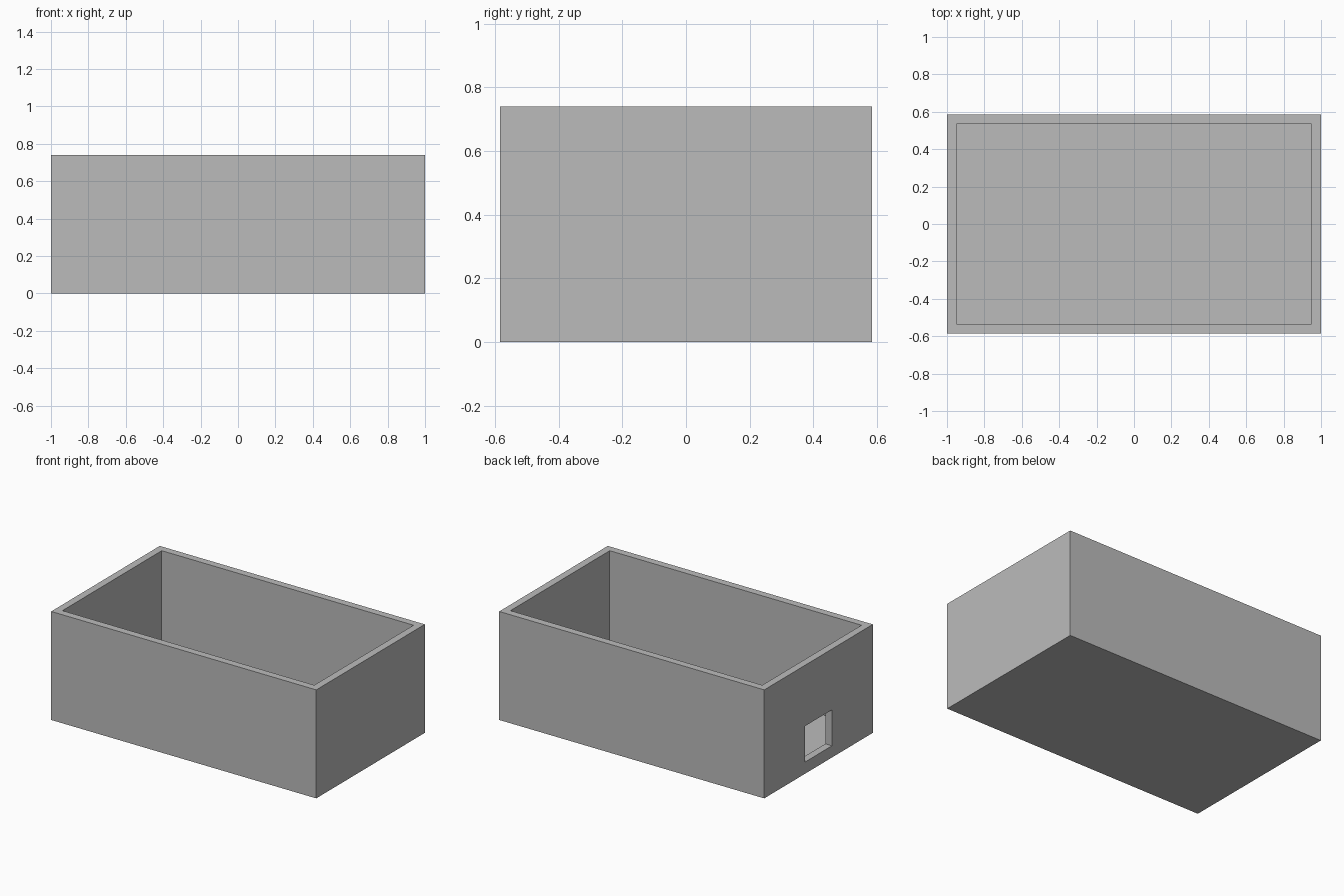
import bpy
from mathutils import Vector

default = bpy.data.objects.get("Cube")
if default:
    bpy.data.objects.remove(default, do_unlink=True)

LENGTH, DEPTH, HEIGHT, WALL = 2.0, 1.17, 0.74, 0.05


def box(name, low, high):
    """Axis-aligned box between two corners."""
    low, high = Vector(low), Vector(high)
    bpy.ops.mesh.primitive_cube_add(size=1, location=(low + high) / 2)
    obj = bpy.context.object
    obj.name = name
    obj.scale = high - low
    bpy.ops.object.transform_apply(location=False, rotation=False, scale=True)
    return obj


def cut(target, cutter):
    """Subtract the cutter from the target and discard it."""
    mod = target.modifiers.new("cut", "BOOLEAN")
    mod.operation = "DIFFERENCE"
    mod.solver = "EXACT"
    mod.object = cutter
    bpy.context.view_layer.objects.active = target
    bpy.ops.object.modifier_apply(modifier=mod.name)
    bpy.data.objects.remove(cutter, do_unlink=True)


# Outer block
x, y = LENGTH / 2, DEPTH / 2
tray = box("open_box", (-x, -y, 0), (x, y, HEIGHT))

# Hollow interior, open at the top
cut(tray, box("interior_cutter", (-x + WALL, -y + WALL, WALL),
              (x - WALL, y - WALL, HEIGHT + WALL)))

# Square port through one end wall
cut(tray, box("port_cutter", (-x - WALL, -0.145, 0.08),
              (-x + 2 * WALL, 0.145, 0.325)))

# Plain grey finish
grey = bpy.data.materials.new("light_grey")
grey.use_nodes = True
colour = (0.5, 0.5, 0.5, 1)
grey.diffuse_color = colour
grey.node_tree.nodes["Principled BSDF"].inputs["Base Color"].default_value = colour
tray.data.materials.clear()
tray.data.materials.append(grey)
